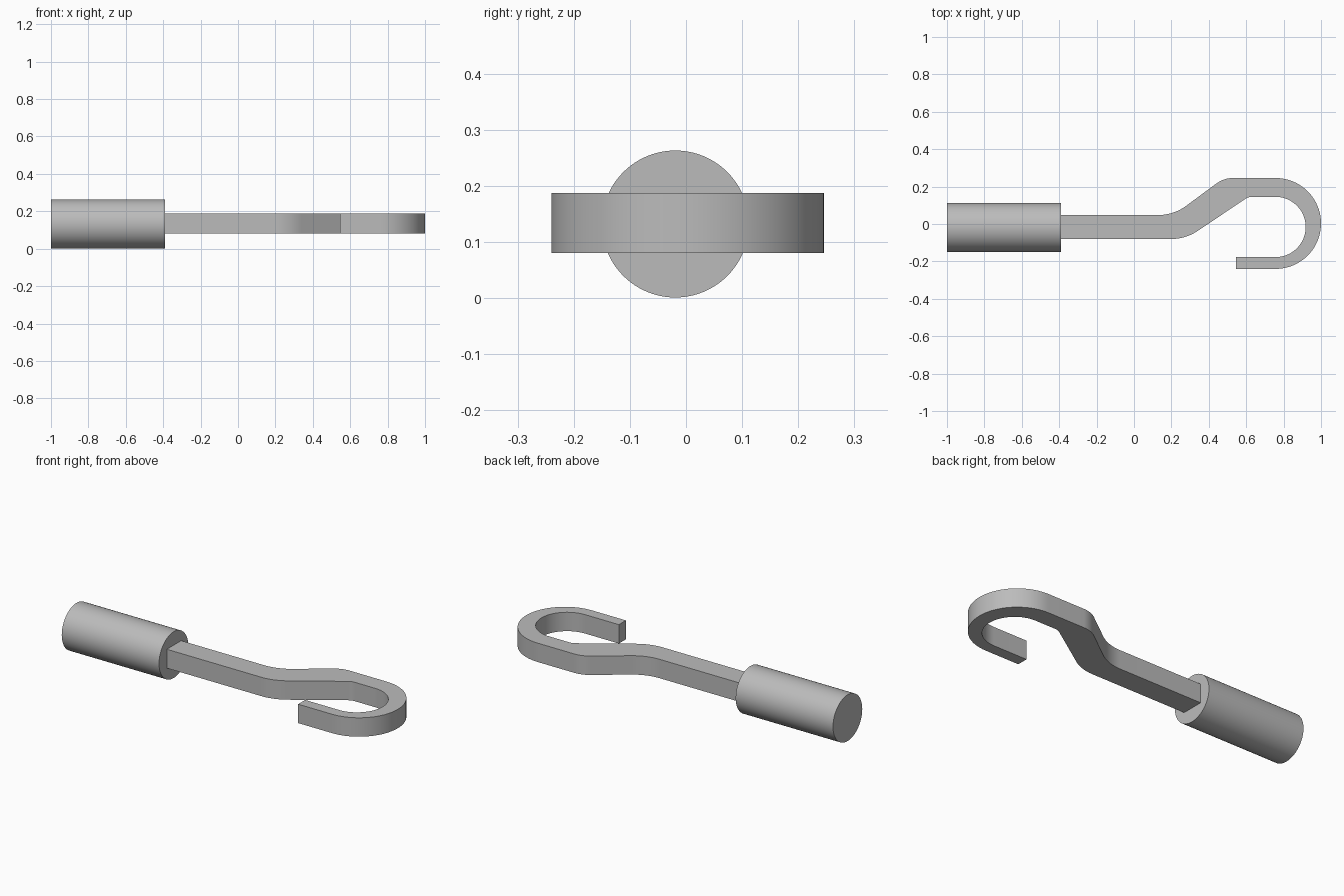
import bpy, bmesh
from math import sin, cos, atan2, sqrt, pi, radians

cube = bpy.data.objects.get("Cube")
if cube:
    bpy.data.objects.remove(cube, do_unlink=True)

# One grey metal
GREY = (0.5, 0.5, 0.5, 1)
metal = bpy.data.materials.new("grey metal")
metal.use_nodes = True
metal.diffuse_color = GREY
metal.node_tree.nodes["Principled BSDF"].inputs["Base Color"].default_value = GREY


def arc(cx, cy, r, a0, a1, n):
    """Points on an arc from angle a0 to a1."""
    return [(cx + r * cos(a0 + (a1 - a0) * i / n), cy + r * sin(a0 + (a1 - a0) * i / n))
            for i in range(n + 1)]


def s_bend(start, end, r1, r2):
    """Two arcs joined by a straight tangent, level at both ends."""
    c1 = (start[0], start[1] + r1)
    c2 = (end[0], end[1] - r2)
    dx, dy = c2[0] - c1[0], c2[1] - c1[1]
    straight = sqrt(dx * dx + dy * dy - (r1 + r2) ** 2)
    slope = atan2(dy, dx) + atan2(r1 + r2, straight)
    return (arc(*c1, r1, -pi / 2, slope - pi / 2, 12)
            + arc(*c2, r2, slope + pi / 2, pi / 2, 12))


def finish(bm, name):
    bmesh.ops.recalc_face_normals(bm, faces=bm.faces)
    mesh = bpy.data.meshes.new(name)
    bm.to_mesh(mesh)
    bm.free()
    mesh.materials.append(metal)
    obj = bpy.data.objects.new(name, mesh)
    bpy.context.collection.objects.link(obj)
    bpy.ops.object.select_all(action='DESELECT')
    obj.select_set(True)
    bpy.context.view_layer.objects.active = obj
    bpy.ops.object.shade_smooth_by_angle(angle=radians(30))
    return obj


# Handle: a round bar along x
bm = bmesh.new()
bmesh.ops.create_cone(bm, cap_ends=True, segments=96, radius1=0.131, radius2=0.131, depth=0.61)
handle = finish(bm, "handle")
handle.rotation_euler = (0, pi / 2, 0)
handle.location = (-0.695, -0.019, 0.132)

# Hook: outer edge out to the tip, then inner edge back to the handle
outer = ([(-0.39, 0.048)] + s_bend((0.13, 0.048), (0.53, 0.246), 0.25, 0.15)
         + arc(0.757, 0.003, 0.243, pi / 2, -pi / 2, 40) + [(0.545, -0.24)])
inner = ([(-0.39, -0.08)] + s_bend((0.2, -0.08), (0.63, 0.145), 0.25, 0.06)
         + arc(0.757, -0.016, 0.161, pi / 2, -pi / 2, 40) + [(0.545, -0.177)])
bm = bmesh.new()
face = bm.faces.new([bm.verts.new((x, y, 0.08)) for x, y in outer + inner[::-1]])
ext = bmesh.ops.extrude_face_region(bm, geom=[face])
top = [v for v in ext["geom"] if isinstance(v, bmesh.types.BMVert)]
bmesh.ops.translate(bm, verts=top, vec=(0, 0, 0.107))
finish(bm, "hook")
